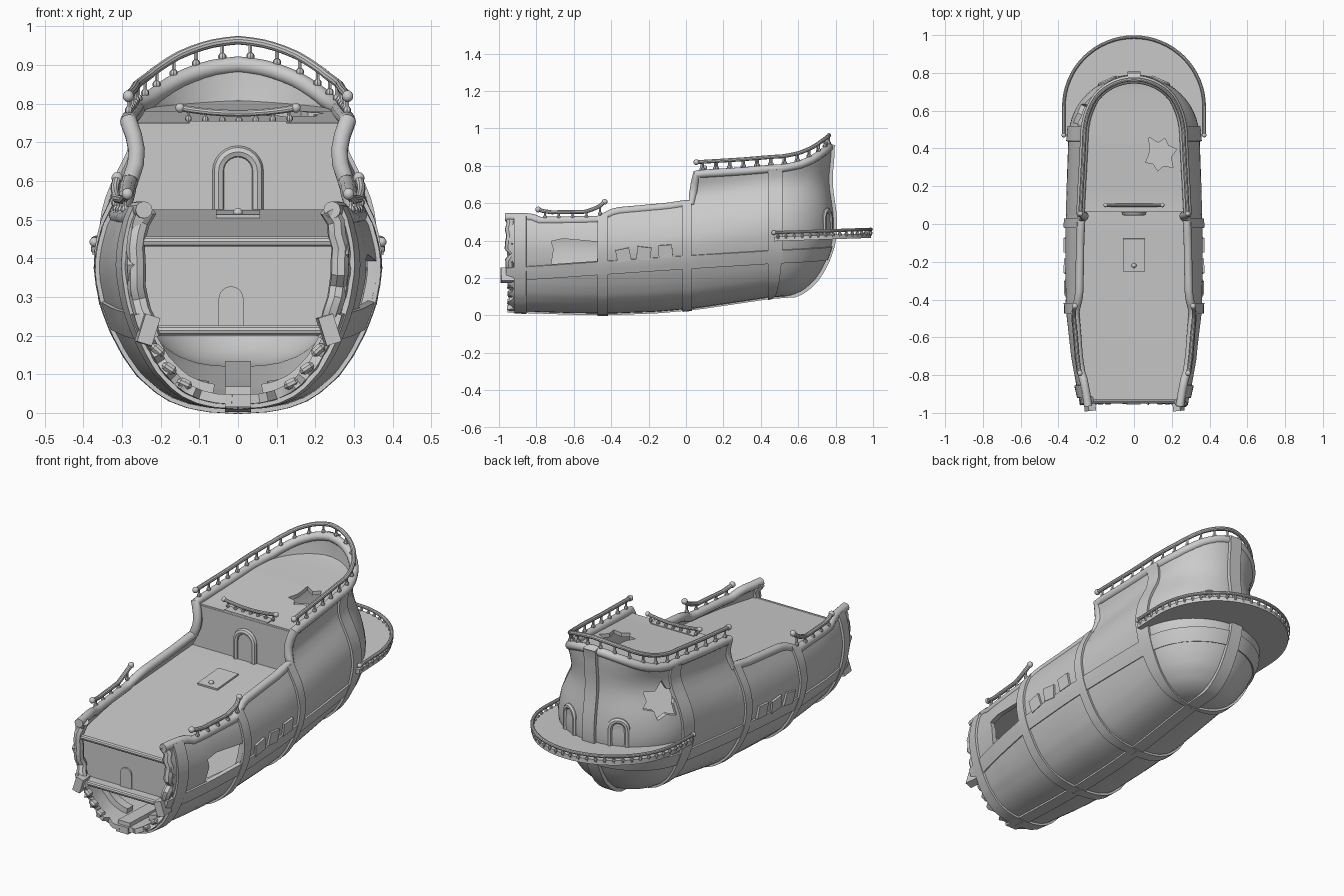
import bpy, bmesh, math, random
from mathutils import Vector, Matrix

if "Cube" in bpy.data.objects:
    bpy.data.objects.remove(bpy.data.objects["Cube"])
random.seed(4)
pi = math.pi

def lerp(tab, v):
    if v <= tab[0][0]: return tab[0][1]
    for (a, p), (b, q) in zip(tab, tab[1:]):
        if v <= b: return p + (q - p) * (v - a) / (b - a)
    return tab[-1][1]

# Hull lines: s is y along the sides, beyond YC it sweeps round the stern
YC, R = .45, .33
KEEL = [(-.95, .034), (-.6, .022), (-.4, .02), (-.15, .03), (.05, .048), (.25, .077), (.45, .107)]
TOP = [(-.83, .525), (-.78, .505), (-.47, .51), (-.38, .555), (-.1, .58), (.03, .6), (.055, .755),
       (.3, .77), (.5, .787), (.56, .804), (.615, .832), (.66, .86), (.7, .88), (.74, .894), (.78, .9)]
WIDE = [(-.95, .272), (-.85, .295), (-.7, .322), (-.45, .35), (-.1, .352), (.2, .345), (.45, .337)]
SECT = [(0, 0), (.004, .2), (.012, .34), (.03, .48), (.05, .57), (.09, .7), (.14, .8), (.2, .89), (.26, .955),
        (.32, .99), (.36, 1), (.41, .98), (.46, .94), (.52, .85), (.57, .775), (.62, .745), (.67, .775), (.73, .84), (.85, .87)]

def sect(s, t):
    k = lerp(KEEL, s)
    h = (lerp(TOP, s) - k) * max(t, 0) ** 1.8
    f = lerp(SECT, h)
    return lerp(WIDE, s) * f, R * (f if h < .36 else 1 - (1 - f) * .3), k + h

def pt(s, t, side=1, off=0):
    a = max(0, (s - YC) / R) * pi / 2
    rx, ry, z = sect(s, t)
    p, q = sect(s, t - .02), sect(s, t + .02)
    n = Vector((q[2] - p[2], p[0] - q[0])).normalized()
    return Vector(((rx + off * n.x) * math.cos(a) * side,
                   min(s, YC) + (ry + off * n.x) * math.sin(a), z + off * n.y))

def tz(s, z):
    k = lerp(KEEL, s)
    return max(0, (z - k) / (lerp(TOP, s) - k)) ** (1 / 1.8)

def frange(a, b, n): return [a + (b - a) * i / (n - 1) for i in range(n)]

def finish(name, bm):
    me = bpy.data.meshes.new(name)
    bm.to_mesh(me); bm.free()
    ob = bpy.data.objects.new(name, me)
    bpy.context.collection.objects.link(ob)
    return ob

def grid(name, rows, thick, mirror=False):
    bm = bmesh.new()
    vs = [[bm.verts.new(p) for p in r] for r in rows]
    for a, b in zip(vs, vs[1:]):
        for i in range(len(a) - 1):
            bm.faces.new((a[i], a[i + 1], b[i + 1], b[i]))
    bmesh.ops.remove_doubles(bm, verts=bm.verts, dist=.0008)
    bmesh.ops.recalc_face_normals(bm, faces=bm.faces)
    ob = finish(name, bm)
    m = ob.modifiers.new("solid", 'SOLIDIFY'); m.thickness = thick; m.offset = 0
    if mirror: ob.modifiers.new("mirror", 'MIRROR').use_mirror_merge = False
    return ob

def tube(name, pts, r, res=3):
    cu = bpy.data.curves.new(name, 'CURVE')
    cu.dimensions = '3D'; cu.bevel_depth = r; cu.bevel_resolution = res; cu.use_fill_caps = True
    sp = cu.splines.new('POLY'); sp.points.add(len(pts) - 1)
    for p, q in zip(sp.points, pts): p.co = (*q, 1)
    ob = bpy.data.objects.new(name, cu)
    bpy.context.collection.objects.link(ob)
    return ob

def box(name, loc, size, rot=(0, 0, 0)):
    bm = bmesh.new(); bmesh.ops.create_cube(bm, size=1)
    for v in bm.verts: v.co = Vector(v.co) * Vector(size)
    ob = finish(name, bm); ob.location = loc; ob.rotation_euler = rot
    return ob

def resample(pts, n):
    d = [0]
    for a, b in zip(pts, pts[1:]): d.append(d[-1] + (b - a).length)
    return [Vector([lerp([(d[i], pts[i][k]) for i in range(len(d))], x) for k in range(3)])
            for x in frange(d[0], d[-1] * .9999, n)]

def railing(name, pts, h, r, n, lift=None):
    """handrail above a base path, with turned balusters and scrolled ends"""
    base = resample(pts, 8 * n)
    up = [p + Vector((0, 0, h + (lift(i / (8 * n - 1)) if lift else 0))) for i, p in enumerate(base)]
    tube(name + "_handrail", up, r)
    bm = bmesh.new()
    for i in range(4, 8 * n, 8):
        a, b = base[i], up[i]; mid = (a + b) / 2
        bmesh.ops.create_cone(bm, segments=6, radius1=r * .5, radius2=r * .5, depth=(b - a).length, cap_ends=True,
                              matrix=Matrix.Translation(mid))
        bmesh.ops.create_uvsphere(bm, u_segments=8, v_segments=5, radius=r, matrix=Matrix.Translation(a.lerp(b, .4)))
    for p in (up[0], up[-1]):
        bmesh.ops.create_uvsphere(bm, u_segments=10, v_segments=7, radius=r * 1.4, matrix=Matrix.Translation(p))
    finish(name + "_balusters", bm)

cutters = []
def cut(ob, loc, axis, sx, sy, depth, n=13, pts=None):
    bm = bmesh.new()
    if not pts:
        rr = [(1.1 if i % 2 else .7) * random.uniform(.85, 1.05) for i in range(n)]
        pts = [(math.cos(2 * pi * i / n) * q, math.sin(2 * pi * i / n) * q) for i, q in enumerate(rr)]
    f = bm.faces.new([bm.verts.new((x * sx, y * sy, -depth / 2)) for x, y in pts])
    g = bmesh.ops.extrude_face_region(bm, geom=[f])['geom']
    for v in g:
        if isinstance(v, bmesh.types.BMVert): v.co.z += depth
    bmesh.ops.recalc_face_normals(bm, faces=bm.faces)
    c = finish("hole_cutter", bm); c.hide_render = True
    c.location = loc; c.rotation_euler = Vector(axis).to_track_quat('Z', 'Y').to_euler()
    m = ob.modifiers.new("hole", 'BOOLEAN'); m.operation = 'DIFFERENCE'; m.object = c; m.solver = 'EXACT'
    cutters.append(c)

# Hull shell, broken open at the front
S = frange(-.935, .03, 26) + [.037, .043, .049, .055] + frange(.09, .45, 9) + frange(.47, .78, 14)
T = frange(0, 1, 30)
ring = [(s, 1) for s in S] + [(s, -1) for s in S[-2::-1]]
rows = [[pt(s, t, d) for s, d in ring] for t in T]
for r in rows[1:]:
    for i in (0, -1): r[i].y += random.uniform(-.025, .02)
hull = grid("hull", rows, .024)
cut(hull, (.33, -.595, .34), (1, 0, 0), .125, .07, .2,
    pts=[(-1, -.95), (.95, -1), (1, .75), (.1, .9), (-.5, 1), (-1, .8), (-.9, .2)])
cut(hull, (-.27, .585, .63), (-.9, .45, 0), .11, .085, .3)

# Frames outside the hull, wale and keel
for i, (s, w) in enumerate([(-.885, .065), (-.445, .055), (.005, .05), (.465, .055)]):
    grid(f"hull_frame_{i+1}", [[pt(s - w / 2, t, 1, .012), pt(s + w / 2, t, 1, .012)] for t in T], .022, True)
def wale_z(s): return .225 + .115 * (s + .95) / 1.73
WS = frange(-.96, .78, 50)
grid("wale", [[pt(s, tz(s, wale_z(s) + d), 1, .011) for d in (-.034, -.01, .012, .034)] for s in WS], .018, True)
for d in (1, -1):
    p = pt(-.95, tz(-.95, .215), d)
    box("wale_broken_end", (p.x, -.955, .215), (.04, .07, .075), (0, -.3 * d, .1))
spine = [pt(s, 0) + Vector((0, 0, -.002)) for s in frange(-.955, .45, 20)] + [pt(.78, t, 1, .012) for t in frange(.12, 1, 24)]
spine.append(spine[-1] + Vector((0, .005, .015)))
grid("keel_and_sternpost", [[p + Vector((x, 0, 0)) for x in (-.034, .034)] for p in spine], .034)

# Gunwale
GS = [-.965] + S[1:]
gp = [pt(s, 1, 1) for s in GS] + [pt(s, 1, -1) for s in GS[-2::-1]]
tube("gunwale", gp, .022, 4)

# Decks and bulkheads spanning the hull
def deck(name, ss, zf, th):
    return grid(name, [[pt(s, tz(s, zf(s)), d, -.006) for d in (1, -1)] for s in ss], th)
def bulkhead(name, s, z0, z1):
    return grid(name, [[pt(s, tz(s, z), d, -.006) for d in (1, -1)] for z in frange(z0, z1, 9)], .014)
stern = frange(.45, .78, 14)
deck("main_deck", frange(-.935, .4, 16) + stern, lambda s: .445 + .075 * min(1, (s + .935)), .02)
deck("lower_deck", frange(-.93, .4, 14) + stern, lambda s: .213, .018)
upper = deck("quarter_deck", frange(.065, .42, 8) + stern, lambda s: .738 + .06 * max(0, s - .1) / .68, .02)
cut(upper, (.135, .37, .75), (0, 0, 1), .085, .095, .3)
bulkhead("cabin_bulkhead", .07, .51, .74)
bulkhead("lower_bulkhead", -.885, .21, .45)
for z, w in ((.443, .245), (.213, .25)):
    tube("deck_beam", [Vector((-w, -.935, z)), Vector((w, -.935, z))], .014)

# Hold ribs and keelson
for s in (-.8, -.45, -.1):
    grid("hold_rib", [[pt(s - .025, t, 1, -.025), pt(s + .025, t, 1, -.025)] for t in frange(.08, .6, 16)], .03, True)
grid("keelson", [[pt(s, 0) + Vector((x, 0, .02)) for x in (-.034, .034)] for s in frange(-.94, .4, 14)], .03)

# Arched doors
def arch_door(name, loc, yaw, w, h, r, framed=True):
    out = [(-w, 0)] + [(-w * math.cos(a), h - w + w * math.sin(a)) for a in frange(0, pi, 13)] + [(w, 0)]
    M = Matrix.Translation(loc) @ Matrix.Rotation(yaw, 4, 'Z')
    if framed: tube(name + "_frame", [M @ Vector((x, 0, z)) for x, z in out], r, 2)
    bm = bmesh.new()
    bm.faces.new([bm.verts.new(M @ Vector((x, 0, z))) for x, z in out])
    ob = finish(name + "_panel", bm)
    m = ob.modifiers.new("solid", 'SOLIDIFY'); m.thickness = .012; m.offset = 0
arch_door("cabin_door", (0, .06, .52), 0, .05, .155, .016)
arch_door("hold_door", (-.018, -.893, .222), 0, .032, .105, .004, False)
for d in (1, -1):
    a = math.radians(66)
    arch_door("stern_door", (d * .34 * math.cos(a), YC + .332 * math.sin(a), .42), -d * math.radians(24), .042, .14, .015)

# Hatch with ring
box("hatch", (0, -.165, .512), (.115, .175, .014), (.07, 0, 0))
bm = bmesh.new(); bmesh.ops.create_uvsphere(bm, u_segments=10, v_segments=6, radius=.013, matrix=Matrix.Translation((0, -.22, .517)))
finish("hatch_handle", bm)

# Gun port lids, hanging crooked
for d in (1, -1):
    for y, rx in ((-.335, .2), (-.225, -.12), (-.11, .08)):
        z = .325 + (y + .335) * .09
        p = pt(y, tz(y, z), d, .014)
        box("gun_port_lid", p, (.016, .075, .068), (rx, d * .15, 0))

# Stern gallery platform and rail
edge = [Vector((.372, y, 0)) for y in (.47, .55)] + [Vector((.372 * math.cos(a), .62 + .37 * math.sin(a), 0)) for a in frange(0, pi, 33)] \
     + [Vector((-.372, y, 0)) for y in (.55, .47)]
for p in edge: p.z = .408 + .035 * (p.y - .47)
bm = bmesh.new(); bm.faces.new([bm.verts.new(p) for p in edge])
ob = finish("stern_gallery", bm)
m = ob.modifiers.new("solid", 'SOLIDIFY'); m.thickness = .024; m.offset = 0
railing("stern_gallery_rail", edge, .034, .009, 34)

# Upper stern rail, quarter deck front rail, waist rails
US = [s for s in S if s > .05]
up = [pt(s, 1) for s in US] + [pt(s, 1, -1) for s in US[-2::-1]]
railing("stern_rail", up, .064, .011, 24)
box("quarter_deck_sill", (0, .09, .742), (.25, .05, .026))
railing("quarter_deck_rail", [Vector((x, .1, .745)) for x in frange(-.15, .15, 12)], .03, .009, 7,
        lambda u: .014 * abs(2 * u - 1) ** 2)
for d, nm in ((1, "right"), (-1, "left")):
    railing("waist_rail_" + nm, [pt(s, 1, d) + Vector((d * .008, 0, 0)) for s in frange(-.79, -.435, 14)], .045, .011, 5,
            lambda u: .035 * max(0, u - .7) / .3 + .012 * max(0, .2 - u) / .2)

# Splintered posts and plank ends around the open front
for d in (1, -1):
    post = [pt(-.93, tz(-.93, z), d, -.01) + Vector((random.uniform(-.004, .004), random.uniform(-.018, .01), 0))
            for z in frange(.19, .53, 11)]
    tube("broken_post", post, .024, 2)
    for t in (.24, .36, .47):
        p = pt(-.935, t, d, -.006)
        b = box("broken_plank", p, (.04, .04, .024), (0, -d * math.atan2(p.z - .02, abs(p.x) + .02) * 1.3, 0))
        b.modifiers.new("round", 'BEVEL').width = .008

# Bake modifiers and curves, drop the cutters, shade
bpy.ops.object.select_all(action='DESELECT')
for o in bpy.context.scene.objects:
    if o not in cutters: o.select_set(True)
bpy.context.view_layer.objects.active = hull
bpy.ops.object.convert(target='MESH')
for c in cutters: bpy.data.objects.remove(c)
bpy.ops.object.shade_smooth_by_angle(angle=math.radians(35))
